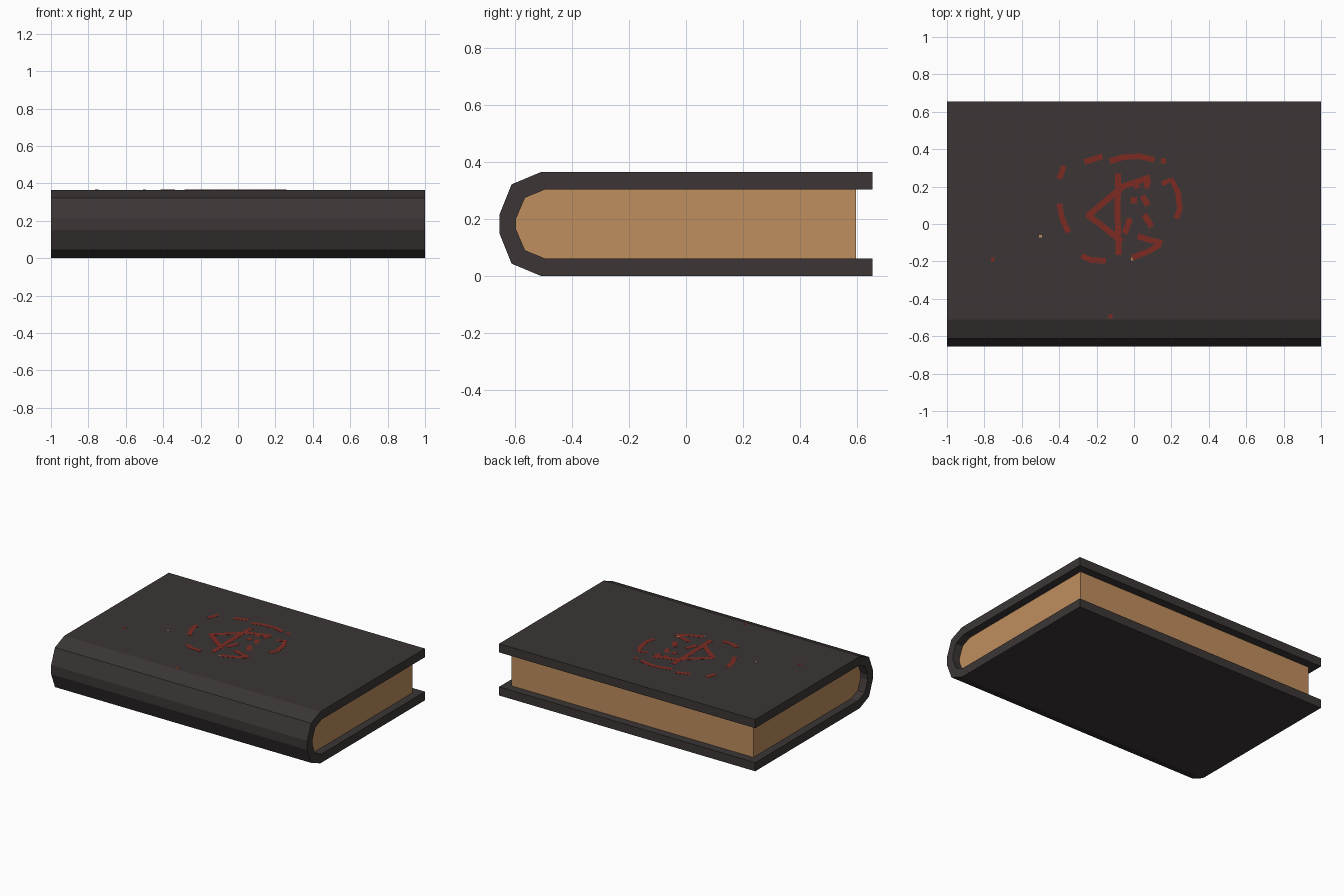
import bpy, bmesh
from mathutils import Vector

if "Cube" in bpy.data.objects:
    bpy.data.objects.remove(bpy.data.objects["Cube"])


def material(name, rgb):
    m = bpy.data.materials.new(name)
    m.diffuse_color = (*rgb, 1)
    m.use_nodes = True
    m.node_tree.nodes["Principled BSDF"].inputs["Base Color"].default_value = m.diffuse_color
    return m


DARK = material("dark_leather", (0.045, 0.037, 0.036))
PAPER = material("aged_paper", (0.52, 0.27, 0.113))
RED = material("red_paint", (0.2, 0.024, 0.016))


def finish(bm, name, mat):
    bmesh.ops.recalc_face_normals(bm, faces=bm.faces)
    me = bpy.data.meshes.new(name)
    bm.to_mesh(me)
    bm.free()
    me.materials.append(mat)
    ob = bpy.data.objects.new(name, me)
    bpy.context.collection.objects.link(ob)
    return ob


def mirror_z(half):
    """Complete an upper half profile (y, z) about the mid height."""
    return half + [(y, 2 * MID - z) for y, z in reversed(half)]


def prism(name, rings, half_x, mat):
    """Extrude quads strips between two matching profiles, or one solid profile, along x."""
    bm = bmesh.new()
    loops = []
    for x in (-half_x, half_x):
        loops.append([[bm.verts.new((x, y, z)) for y, z in ring] for ring in rings])
    n = len(rings[0])
    for ends in loops:
        if len(rings) == 1:
            bm.faces.new(ends[0])
        else:
            for i in range(n - 1):
                bm.faces.new((ends[0][i], ends[0][i + 1], ends[1][i + 1], ends[1][i]))
    a, b = loops
    for r in range(len(rings)):
        for i in range(n - 1):
            bm.faces.new((a[r][i], a[r][i + 1], b[r][i + 1], b[r][i]))
    if len(rings) == 1:
        bm.faces.new((a[0][-1], a[0][0], b[0][0], b[0][-1]))
    else:
        for i in (0, n - 1):
            bm.faces.new((a[0][i], a[1][i], b[1][i], b[0][i]))
    return finish(bm, name, mat)


TOP = 0.365
MID = TOP / 2
outer = mirror_z([(0.656, TOP), (-0.51, TOP), (-0.613, 0.322), (-0.656, 0.215)])
inner = mirror_z([(0.656, 0.304), (-0.495, 0.304), (-0.566, 0.275), (-0.598, 0.2)])
page_block = [(min(y, 0.598), z) for y, z in inner]

# Wrap-around cover with faceted spine, and the inset page block
prism("cover", [outer, inner], 1.0, DARK)
prism("pages", [page_block], 0.945, PAPER)


def strokes(name, paths, width, mat):
    """Thin painted ribbons lying on the top cover."""
    bm = bmesh.new()
    for path in paths:
        pts = [Vector(p) for p in path]
        rows = []
        for i, p in enumerate(pts):
            d = (pts[min(i + 1, len(pts) - 1)] - pts[max(i - 1, 0)]).normalized()
            side = Vector((-d.y, d.x)) * width / 2
            rows.append([bm.verts.new((q.x, q.y, z)) for q, z in (
                (p + side, TOP + 0.001), (p - side, TOP + 0.001),
                (p - side, TOP - 0.002), (p + side, TOP - 0.002))])
        for r, s in zip(rows, rows[1:]):
            for k in range(4):
                bm.faces.new((r[k], r[k - 1], s[k - 1], s[k]))
        bm.faces.new(rows[0])
        bm.faces.new(rows[-1])
    return finish(bm, name, mat)


# Broken painted ring
strokes("painted_ring", [
    [(-0.265, 0.332), (-0.22, 0.345), (-0.17, 0.362)],
    [(-0.13, 0.335), (-0.06, 0.357), (0.03, 0.362), (0.11, 0.343)],
    [(0.145, 0.335), (0.17, 0.34)],
    [(0.15, 0.215), (0.2, 0.237), (0.235, 0.17), (0.245, 0.08), (0.225, 0.03)],
    [(0.02, -0.065), (0.08, -0.085), (0.15, -0.1)],
    [(0.14, -0.11), (0.08, -0.145), (-0.01, -0.18)],
    [(-0.28, -0.17), (-0.23, -0.193), (-0.15, -0.197)],
    [(-0.4, 0.11), (-0.385, 0.03), (-0.35, -0.045)],
    [(-0.4, 0.24), (-0.375, 0.31)],
], 0.03, RED)

# Worn strokes inside the ring
strokes("painted_mark", [
    [(-0.085, 0.27), (-0.088, 0.06), (-0.082, -0.165)],
    [(-0.25, 0.04), (-0.15, 0.125), (-0.06, 0.2), (0.085, 0.25)],
    [(-0.25, 0.05), (-0.15, -0.025), (-0.065, -0.095)],
    [(0.075, 0.235), (0.065, 0.19)],
    [(0.0, 0.23), (0.02, 0.19)],
    [(-0.05, -0.05), (-0.02, 0.03)],
    [(0.0, 0.145), (0.0, 0.11)],
    [(0.045, 0.15), (0.075, 0.1)],
    [(0.055, 0.05), (0.095, -0.015)],
], 0.032, RED)

# Stray flecks of paint and worn spots
strokes("paint_flecks", [[(x - 0.01, y), (x + 0.01, y)]
                         for x, y in ((-0.755, -0.19), (-0.125, -0.495))], 0.02, RED)
strokes("worn_spots", [[(x - 0.007, y), (x + 0.007, y)]
                       for x, y in ((-0.5, -0.065), (-0.01, -0.187), (0.125, -0.09))], 0.014, PAPER)
